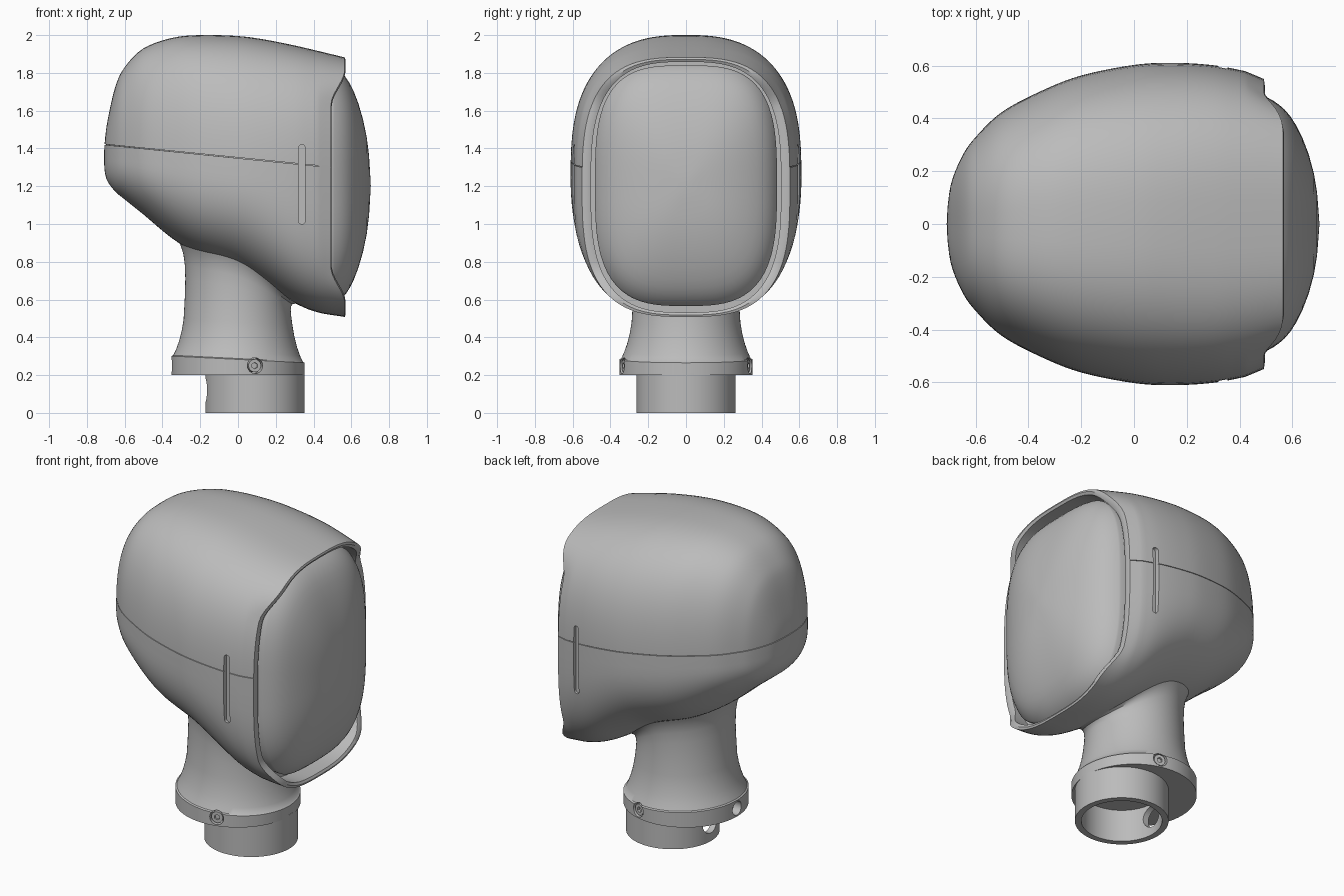
import bpy, bmesh, math
from mathutils import Vector, Matrix

cube = bpy.data.objects.get("Cube")
if cube:
    bpy.data.objects.remove(cube, do_unlink=True)

grey = bpy.data.materials.new("satin grey")
grey.use_nodes = True
GREY = (0.5, 0.5, 0.5, 1)
grey.diffuse_color = GREY
grey.node_tree.nodes["Principled BSDF"].inputs["Base Color"].default_value = GREY

SIDES = 96
parts = []


def smoothstep(a, b, v):
    t = max(0, min(1, (v - a) / (b - a)))
    return t * t * (3 - 2 * t)


def finish(bm, name):
    bmesh.ops.recalc_face_normals(bm, faces=bm.faces)
    mesh = bpy.data.meshes.new(name)
    bm.to_mesh(mesh)
    bm.free()
    obj = bpy.data.objects.new(name, mesh)
    bpy.context.collection.objects.link(obj)
    mesh.materials.append(grey)
    return obj


def part(obj):
    parts.append(obj)
    return obj


def loft(name, rings, start=None, end=None, loop=False):
    """Skin closed rings; ends are a pole point, or a flat cap if None."""
    bm = bmesh.new()
    rows = [[bm.verts.new(p) for p in ring] for ring in rings]
    pairs = list(zip(rows, rows[1:]))
    if loop:
        pairs.append((rows[-1], rows[0]))
    for a, b in pairs:
        for i in range(len(a)):
            j = (i + 1) % len(a)
            bm.faces.new((a[i], a[j], b[j], b[i]))
    if not loop:
        for row, pole in ((rows[0], start), (rows[-1], end)):
            if pole is None:
                bm.faces.new(row)
            else:
                tip = bm.verts.new(pole)
                for i in range(len(row)):
                    bm.faces.new((row[i], row[(i + 1) % len(row)], tip))
    return finish(bm, name)


def cylinder(name, radius, depth, centre, axis, sides=32):
    bm = bmesh.new()
    turn = Vector(axis).to_track_quat('Z', 'Y').to_matrix().to_4x4()
    bmesh.ops.create_cone(bm, cap_ends=True, segments=sides, radius1=radius, radius2=radius,
                          depth=depth, matrix=Matrix.Translation(centre) @ turn)
    return finish(bm, name)


def cut(obj, cutter):
    cutter.hide_render = True
    mod = obj.modifiers.new("cut", 'BOOLEAN')
    mod.operation, mod.solver, mod.object = 'DIFFERENCE', 'EXACT', cutter
    bpy.context.view_layer.objects.active = obj
    bpy.ops.object.modifier_apply(modifier=mod.name)
    bpy.data.objects.remove(cutter, do_unlink=True)


# Head stations: x, half width, underside, top
stations = [(-.71, 0, 1.35, 1.35), (-.705, .08, 1.275, 1.44), (-.69, .165, 1.225, 1.55),
            (-.65, .26, 1.172, 1.725), (-.6, .33, 1.13, 1.83), (-.5, .425, 1.05, 1.93),
            (-.35, .505, .925, 1.985), (-.2, .563, .835, 2.0), (0, .603, .76, 1.995),
            (.15, .611, .675, 1.975), (.3, .602, .582, 1.945), (.42, .58, .533, 1.917),
            (.565, .55, .508, 1.882)]
STEPS = 5


def spline(rows):
    """Catmull-Rom through the stations."""
    pts = [Vector(r) for r in rows]
    pts = [pts[0] * 2 - pts[1]] + pts + [pts[-1] * 2 - pts[-2]]
    out = []
    for a, b, c, d in zip(pts, pts[1:], pts[2:], pts[3:]):
        for k in range(STEPS):
            t = k / STEPS
            out.append(b + (c - a) * (t / 2) + (a * 2 - b * 5 + c * 4 - d) * (t * t / 2)
                       + (b * 3 - a - c * 3 + d) * (t ** 3 / 2))
    return out + [pts[-2]]


dense = spline(stations)


def middle(x):
    return 1.35 - .12 * (x + .71)


def power(x, upper):
    base = 2.7 if upper else 2.4
    return base + (3 - base) * smoothstep(0, .5, x)


def squircle(n_up, n_down):
    for i in range(SIDES):
        a = math.tau * i / SIDES
        c, s = math.cos(a), math.sin(a)
        n = n_up if s > 0 else n_down
        yield (math.copysign(abs(c) ** (2 / n), c), math.copysign(abs(s) ** (2 / n), s))


def underside(x, y):
    """Height of the head's lower surface."""
    for a, b in zip(dense, dense[1:]):
        if a.x <= x <= b.x:
            s = a.lerp(b, (x - a.x) / (b.x - a.x))
            break
    n, zc = power(x, False), middle(x)
    return zc - (zc - s[2]) * max(0, 1 - (abs(y) / s[1]) ** n) ** (1 / n)


def to_rim(x, z):
    """Pull the front of the head back to the wavy rim line."""
    edge = .492 + .073 * smoothstep(.43, .62, abs(z - 1.2))
    return x if x < .42 else .42 + (x - .42) / .145 * (edge - .42)


# Head shell with a wavy front rim and a recess for the face panel
rings = []
for x, w, low, top in dense[1:]:
    zc, ring = middle(x), []
    for u, v in squircle(power(x, True), power(x, False)):
        z = zc + v * ((top - zc) if v > 0 else (zc - low))
        ring.append((to_rim(x, z), u * w, z))
    rings.append(ring)


def inset(ring, sy, sz, dx):
    return [(x + dx, y * sy, 1.197 + (z - 1.197) * sz) for x, y, z in ring]


rim = rings[-1]
rings.append(inset(rim, .955, .985, .004))
rings.append(inset(rim, .915, .965, -.004))
rings.append([(.44, y, z) for x, y, z in rings[-1]])
head = part(loft("head_shell", rings, start=(-.71, 0, 1.35)))

# Seam groove running around the head
path = [(to_rim(s.x, 1.3), s[1]) for s in dense]
path = [(x, -w) for x, w in reversed(path)] + [(x, w) for x, w in path[1:]]
sections = []
for x, y in path:
    section = []
    for scale, dz in ((.985, -.0018), (1.05, -.0018), (1.05, .0018), (.985, .0018)):
        section.append((x * scale if x < 0 else x, y * scale, 1.35 - .1 * x + dz))
    sections.append(section)
cut(head, loft("seam_cutter", sections))

# Side slots
for side in (-1, 1):
    outline = []
    for i in range(24):
        a = math.tau * (i + .5) / 24
        outline.append((.338 + .0175 * math.cos(a),
                        1.21 + .0175 * math.sin(a) + math.copysign(.193, math.sin(a))))
    cut(head, loft("slot_cutter", [[(x, side * d, z) for x, z in outline] for d in (.57, .7)]))

# Domed face panel with a rolled edge
panel = []
for r in (.12, .25, .4, .55, .68, .78, .85, .9, .94, .97, .99, 1):
    dome = .7 - .15 * r ** 2.3 - .05 * r ** 14
    panel.append([(dome, u * .482 * r, 1.203 + v * .637 * r) for u, v in squircle(3.2, 3.1)])
panel.append([(.43, y, z) for x, y, z in panel[-1]])
part(loft("face_panel", panel, start=(.703, 0, 1.203)))


# Neck: collar with a sloping top, flaring up into the head
def circle(r, height):
    ring = []
    for i in range(SIDES):
        a = math.tau * i / SIDES
        x, y = r * math.cos(a), r * math.sin(a)
        ring.append((x, y, height(x, y)))
    return ring


column = [circle(.352, lambda x, y: .2)]
for r, z in ((.352, .283), (.343, .288), (.328, .32), (.312, .365), (.298, .42), (.288, .48)):
    column.append(circle(r, lambda x, y: z - .05 * x))
for r, t in ((.281, .3), (.279, .55), (.282, .75), (.289, .88), (.302, .97), (.315, 1.04)):
    column.append(circle(r, lambda x, y: .5 - .05 * x + t * (underside(x, y) - .5 + .05 * x)))
neck = part(loft("neck", column, end=(0, 0, .9)))

# Collar holes, two of them holding socket screws
for degrees in (-75, 75, 180):
    a = math.radians(degrees)
    out = Vector((math.cos(a), math.sin(a), 0))
    spot = out * .35 + Vector((0, 0, .25))
    cut(neck, cylinder("hole_cutter", .042, .1, spot, out))
    if degrees != 180:
        screw = part(cylinder("collar_screw", .034, .05, spot - out * .032, out))
        cut(screw, cylinder("socket_cutter", .017, .04, spot, out, 6))

# Hollow mounting tube with a bolt hole
tube_rings = []
for r, z in ((.263, 0), (.263, .21), (.227, .21), (.227, 0)):
    tube_rings.append([(x + .09, y, h) for x, y, h in circle(r, lambda x, y: z)])
tube = part(loft("mounting_tube", tube_rings, loop=True))
cut(tube, cylinder("bolt_cutter", .07, .2, (-.17, 0, .12), (1, 0, 0)))

# Smooth shading with sharp edges kept
for obj in bpy.context.view_layer.objects:
    obj.select_set(obj in parts)
bpy.context.view_layer.objects.active = head
bpy.ops.object.shade_smooth_by_angle(angle=math.radians(35))
